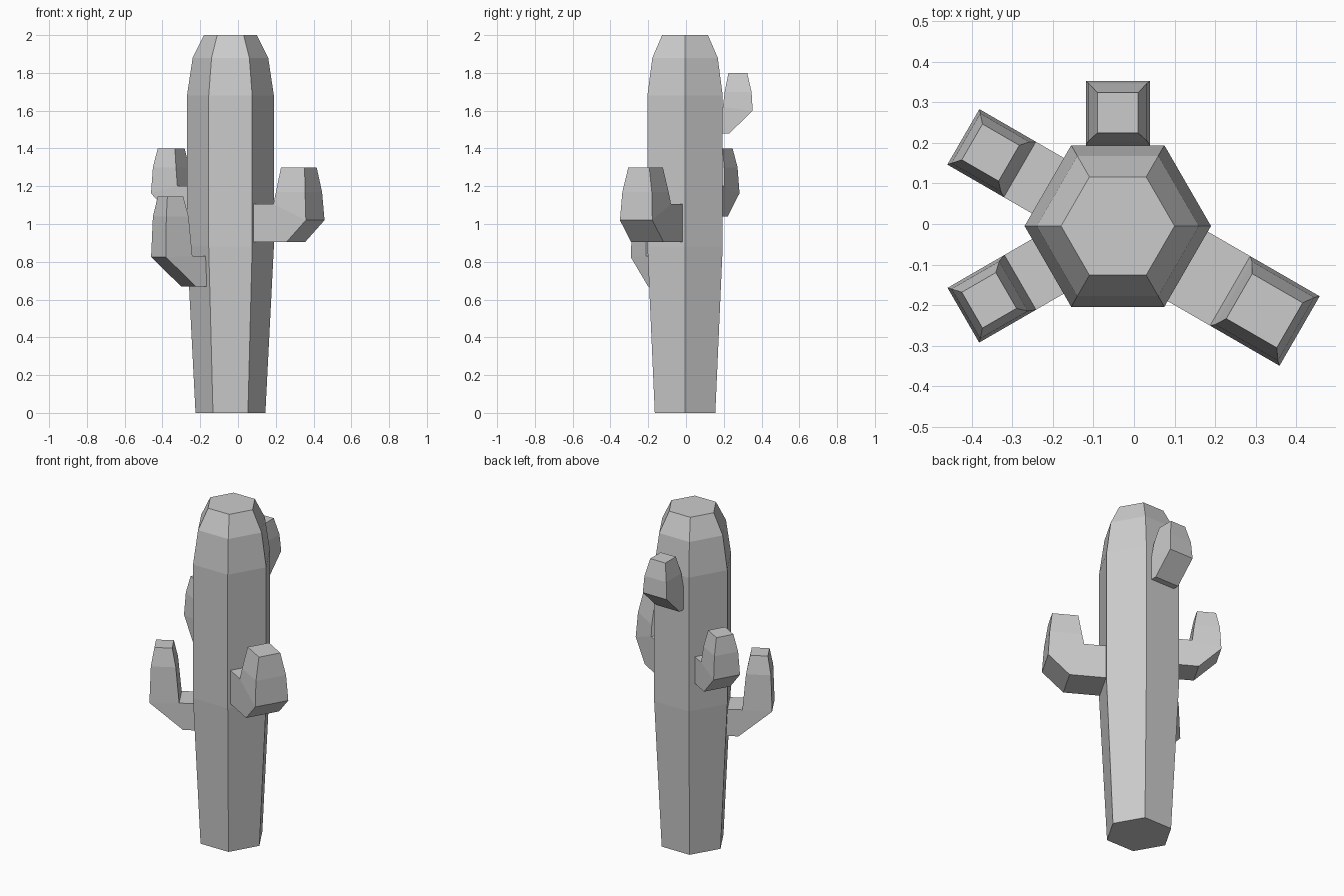
import bpy, bmesh
from math import sin, cos, pi, radians

CX, CY = -0.04, -0.005  # trunk axis


def finish(name, bm):
    bmesh.ops.remove_doubles(bm, verts=bm.verts[:], dist=0.0005)
    bmesh.ops.recalc_face_normals(bm, faces=bm.faces[:])
    mesh = bpy.data.meshes.new(name)
    bm.to_mesh(mesh)
    bm.free()
    obj = bpy.data.objects.new(name, mesh)
    obj.location = (CX, CY, 0)
    bpy.context.collection.objects.link(obj)
    return obj


# Trunk: stacked hexagons (radius, height)
def trunk(levels):
    bm = bmesh.new()
    rings = [[bm.verts.new((r * cos(i * pi / 3), r * sin(i * pi / 3), z))
              for i in range(6)] for r, z in levels]
    for a, b in zip(rings, rings[1:]):
        for i in range(6):
            j = (i + 1) % 6
            bm.faces.new((a[i], a[j], b[j], b[i]))
    bm.faces.new(rings[0])
    bm.faces.new(rings[-1])
    finish("trunk", bm)


# Arm: elbow profile of (distance, height, half width), turned around the trunk
def arm(name, angle, profile):
    bm = bmesh.new()
    sides = [[bm.verts.new((r, s * h, z)) for r, z, h in profile] for s in (-1, 1)]
    n = len(profile)
    for side in sides:
        # elbow, shoulder and tip panels
        for panel in ((0, 1, 2, 7, 8), (2, 3, 6, 7), (3, 4, 5, 6)):
            bm.faces.new([side[i] for i in panel])
    for i in range(n):
        j = (i + 1) % n
        bm.faces.new((sides[0][i], sides[0][j], sides[1][j], sides[1][i]))
    finish(name, bm).rotation_euler.z = radians(angle)


trunk([(0.185, 0), (0.23, 0.88), (0.23, 1.68), (0.20, 1.88), (0.14, 2.0)])

arm("front_right_arm", -30, [
    (0.19, 0.905, 0.099), (0.40, 0.905, 0.099), (0.518, 1.02, 0.099),
    (0.508, 1.17, 0.09), (0.49, 1.30, 0.064), (0.346, 1.30, 0.064),
    (0.33, 1.17, 0.09), (0.32, 1.105, 0.099), (0.19, 1.105, 0.099)])

arm("front_left_arm", 210, [
    (0.19, 0.67, 0.078), (0.257, 0.67, 0.078), (0.44, 0.825, 0.078),
    (0.433, 1.04, 0.071), (0.415, 1.145, 0.051), (0.318, 1.145, 0.051),
    (0.297, 1.04, 0.071), (0.278, 0.83, 0.078), (0.19, 0.83, 0.078)])

arm("back_left_arm", 150, [
    (0.19, 1.04, 0.079), (0.315, 1.04, 0.079), (0.44, 1.163, 0.079),
    (0.433, 1.30, 0.071), (0.415, 1.40, 0.051), (0.31, 1.40, 0.051),
    (0.292, 1.30, 0.071), (0.279, 1.20, 0.079), (0.19, 1.20, 0.079)])

arm("back_bud", 90, [
    (0.199, 1.48, 0.079), (0.235, 1.48, 0.079), (0.358, 1.60, 0.079),
    (0.352, 1.70, 0.072), (0.329, 1.80, 0.05), (0.23, 1.80, 0.05),
    (0.21, 1.70, 0.072), (0.2, 1.62, 0.079), (0.199, 1.61, 0.079)])
